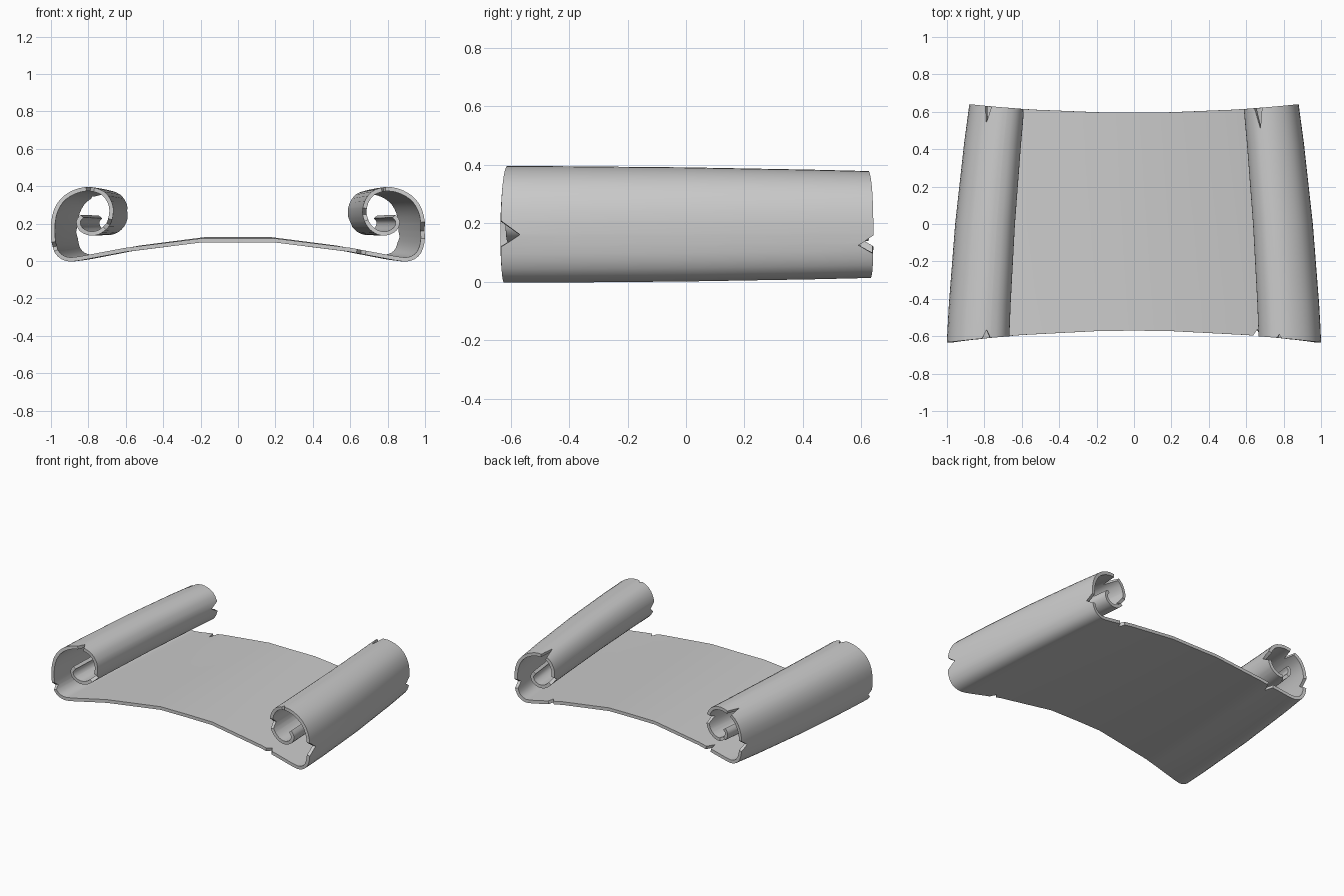
import bpy, math
from mathutils import Vector

if "Cube" in bpy.data.objects:
    bpy.data.objects.remove(bpy.data.objects["Cube"])

# Half cross-section at the front end (x, z): sheet centre to the tip of the curl
PROFILE = [(0, .11), (.2, .11), (.6, .06), (.84, .015), (.92, .012), (.97, .05),
           (.989, .13), (.983, .24), (.945, .32), (.88, .367), (.80, .385),
           (.72, .36), (.68, .29), (.69, .21), (.735, .16), (.79, .147),
           (.84, .17), (.855, .21), (.835, .24)]
LAST = len(PROFILE) - 1

# Torn notches: (profile position, negative = left side; half width; depth)
FRONT_TEARS = [(6.3, .4, .065), (10.25, .12, .02), (2.25, .1, .035), (12.5, .4, .04),
               (-10.1, .25, .045), (-5.4, .3, .03), (-13.2, .4, .04)]
BACK_TEARS = [(5.9, .35, .05), (10.5, .25, .11), (2.4, .09, .04), (13.0, .4, .05),
              (-9.0, .25, .09), (-2.36, .09, .06), (-6.2, .35, .05), (-12.2, .4, .06),
              (-15.5, .4, .05)]


def section(s):
    """Point on the cross-section: straight on the sheet, smooth on the roll."""
    a = abs(s)
    i = min(int(a), LAST - 1)
    t = a - i
    p = [Vector(PROFILE[min(max(k, 0), LAST)]) for k in range(i - 1, i + 3)]
    if i < 3:
        v = p[1].lerp(p[2], t)
    else:
        v = 0.5 * (2 * p[1] + (p[2] - p[0]) * t
                   + (2 * p[0] - 5 * p[1] + 4 * p[2] - p[3]) * t * t
                   + (3 * p[1] - p[0] - 3 * p[2] + p[3]) * t ** 3)
    return math.copysign(v.x, s), v.y


def tear(s, tears):
    return max(max(0, 1 - abs(s - c) / w) * d for c, w, d in tears)


def place(x, z, y):
    """Rolls taper and toe in towards the back."""
    t = (y + .635) / 1.275
    k = 1 - .06 * t - .062 * t * t
    z_scale = 1 - .09 * t * t
    return x * k, y, .19 + (z - .19) * z_scale


# Columns across the sheet, with extra ones at every tear
cols = {0.0, 1.0, 2.0, 3.0}
cols |= {round(3 + i / 3, 3) for i in range((LAST - 3) * 3 + 1)}
cols |= {-c for c in cols}
for c, w, d in FRONT_TEARS + BACK_TEARS:
    cols |= {round(c - w, 3), round(c, 3), round(c + w, 3)}
ordered = []
for c in sorted(cols):
    if not ordered or c - ordered[-1] > .004:
        ordered.append(c)

verts, faces = [], []
ROWS = 5
for s in ordered:
    x, z = section(s)
    y0 = -.57 - .065 * x * x
    y1 = .595 + .045 * x * x
    ys = [y0 + tear(s, FRONT_TEARS), -.43, 0, .43, y1 - tear(s, BACK_TEARS)]
    verts += [place(x, z, y) for y in ys]
for i in range(len(ordered) - 1):
    for j in range(ROWS - 1):
        a = i * ROWS + j
        faces.append((a, a + ROWS, a + ROWS + 1, a + 1))

# Scroll sheet with both rolled ends
mesh = bpy.data.meshes.new("scroll_sheet")
mesh.from_pydata(verts, [], faces)
scroll = bpy.data.objects.new("scroll_sheet", mesh)
bpy.context.collection.objects.link(scroll)
bpy.context.view_layer.objects.active = scroll
scroll.select_set(True)

# Paper thickness
solid = scroll.modifiers.new("thickness", 'SOLIDIFY')
solid.thickness = .022
solid.offset = 0
bpy.ops.object.modifier_apply(modifier=solid.name)
bpy.ops.object.shade_smooth_by_angle(angle=math.radians(35))
